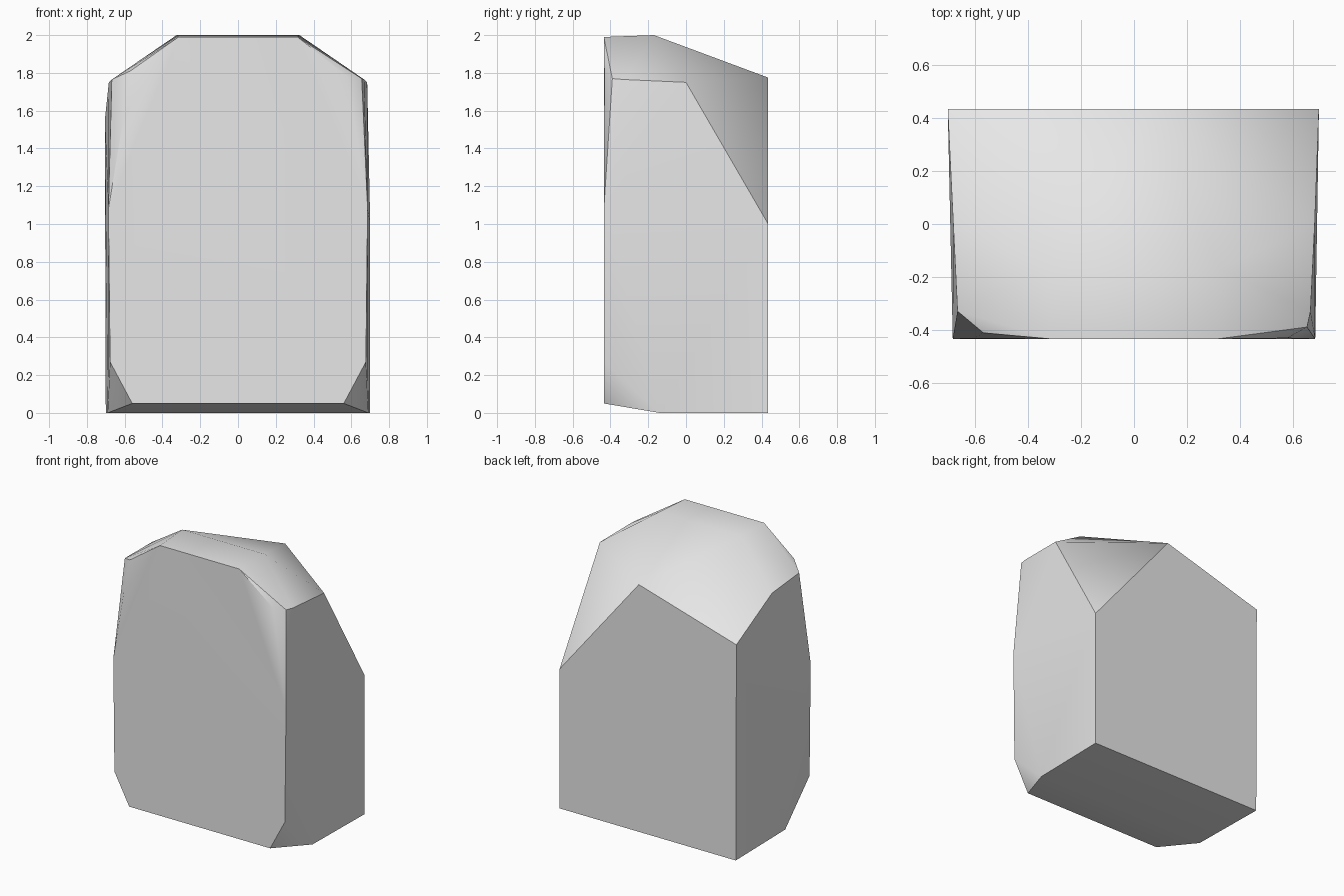
import bpy
import bmesh
import math

cube = bpy.data.objects.get("Cube")
if cube:
    bpy.data.objects.remove(cube, do_unlink=True)

# Pale stone material
GREY = (0.8, 0.8, 0.8, 1.0)
stone = bpy.data.materials.new("pale_grey_stone")
stone.use_nodes = True
stone.diffuse_color = GREY
stone.node_tree.nodes["Principled BSDF"].inputs["Base Color"].default_value = GREY

FRONT, BACK = -0.435, 0.435

# Corners shared by both halves of the block
paired = [
    (0.70, BACK, 0), (0.69, -0.14, 0),          # base
    (0.56, FRONT, 0.05), (0.677, FRONT, 0.27),  # chipped lower front corner
    (0.686, FRONT, 1.08),                       # front side edge
    (0.668, -0.33, 1.765), (0.684, 0, 1.75),    # shoulder
    (0.315, FRONT, 1.99), (0.325, -0.17, 2.0),  # crown
]

# Corners that make the two shoulders and the sloping back uneven
single = [
    (0.70, BACK, 1.0), (0.07, BACK, 1.775), (-0.705, BACK, 1.55),
    (0.58, -0.432, 1.78), (0.655, -0.39, 1.77),
    (-0.57, -0.412, 1.81), (-0.605, -0.433, 1.57),
]

# Boulder as the hull of its chipped corners
bm = bmesh.new()
for x, y, z in paired:
    for side in (-1, 1):
        bm.verts.new((side * x, y, z))
for co in single:
    bm.verts.new(co)
result = bmesh.ops.convex_hull(bm, input=bm.verts[:])
loose = [v for v in bm.verts if not v.link_faces]
bmesh.ops.delete(bm, geom=loose, context='VERTS')
bmesh.ops.dissolve_limit(bm, angle_limit=math.radians(0.5),
                         verts=bm.verts[:], edges=bm.edges[:])
bmesh.ops.recalc_face_normals(bm, faces=bm.faces[:])

mesh = bpy.data.meshes.new("boulder")
bm.to_mesh(mesh)
bm.free()
mesh.materials.append(stone)
boulder = bpy.data.objects.new("boulder", mesh)
bpy.context.collection.objects.link(boulder)

# Soft crown with crisp outer edges
bpy.ops.object.select_all(action='DESELECT')
boulder.select_set(True)
bpy.context.view_layer.objects.active = boulder
bpy.ops.object.shade_smooth_by_angle(angle=math.radians(35))
